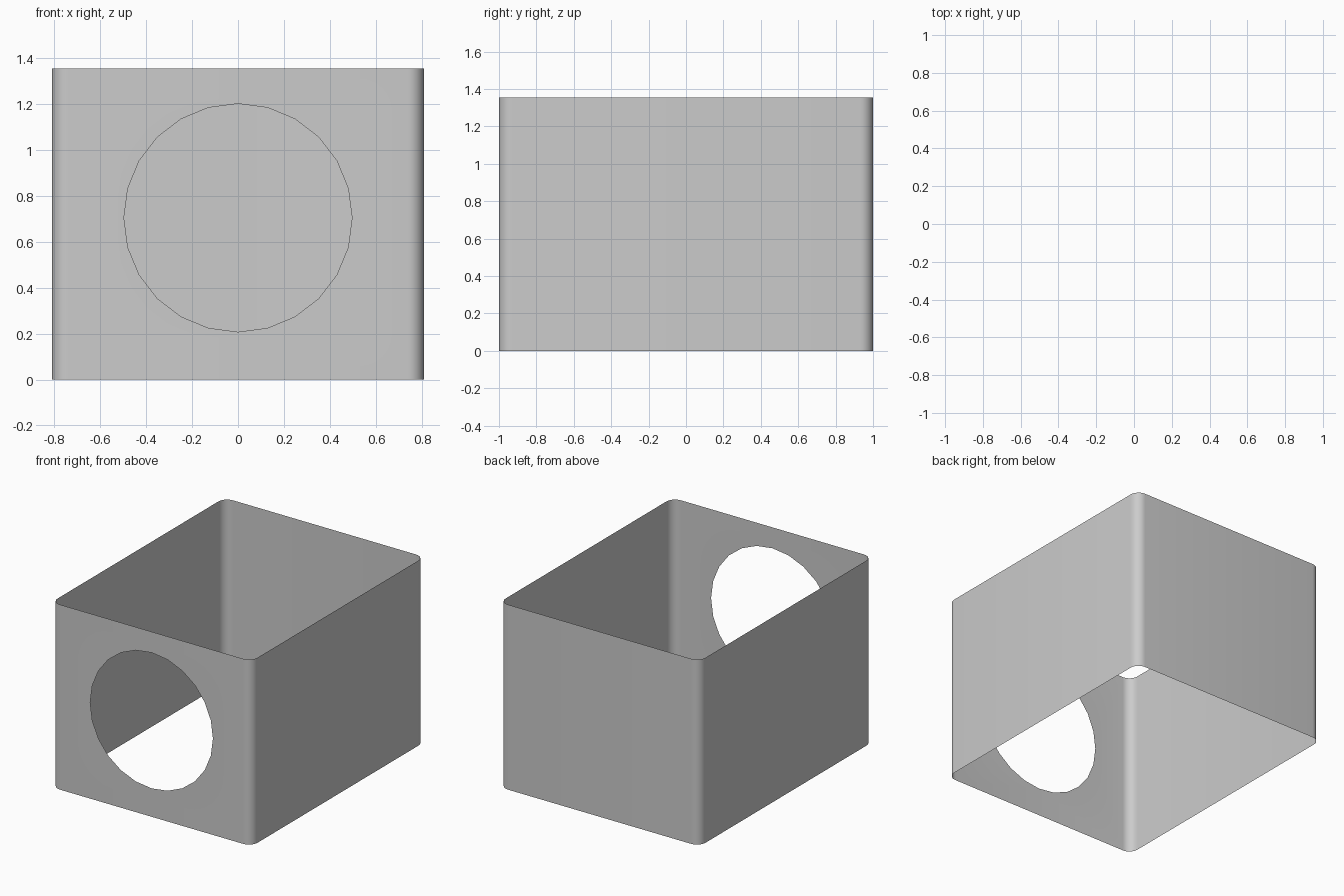
import bpy, bmesh
from math import sin, cos, pi

if "Cube" in bpy.data.objects:
    bpy.data.objects.remove(bpy.data.objects["Cube"])

W, D, H = 0.81, 1.0, 1.355      # half width, half depth, height
R, SEG = 0.07, 8                # corner radius and segments
HOLE_R, HOLE_Z, HOLE_N = 0.497, 0.705, 24

bm = bmesh.new()

# Rounded outline, counter-clockwise from the front right corner to the front left
outline = []
corners = [(W - R, -D + R), (W - R, D - R), (-W + R, D - R), (-W + R, -D + R)]
for i, (cx, cy) in enumerate(corners):
    for k in range(SEG + 1):
        a = -pi / 2 + i * pi / 2 + k * pi / 2 / SEG
        outline.append((cx + R * cos(a), cy + R * sin(a)))

# Side and back walls: thin sheet, open at top and bottom
low = [bm.verts.new((x, y, 0)) for x, y in outline]
high = [bm.verts.new((x, y, H)) for x, y in outline]
for i in range(len(outline) - 1):
    bm.faces.new((low[i], low[i + 1], high[i + 1], high[i]))

# Front wall with the round opening
ring = [bm.verts.new((HOLE_R * cos(2 * pi * k / HOLE_N), -D,
                      HOLE_Z + HOLE_R * sin(2 * pi * k / HOLE_N))) for k in range(HOLE_N)]
edges = [bm.edges.new((ring[k - 1], ring[k])) for k in range(HOLE_N)]
frame = [low[-1], low[0], high[0], high[-1]]
for a, b in zip(frame, frame[1:] + frame[:1]):
    edges.append(bm.edges.get((a, b)) or bm.edges.new((a, b)))
front = bmesh.ops.triangle_fill(bm, edges=edges, use_beauty=True, normal=(0, -1, 0))
bm.normal_update()
for g in front["geom"]:
    if isinstance(g, bmesh.types.BMFace) and g.normal.y > 0:
        g.normal_flip()

mesh = bpy.data.meshes.new("box_sleeve")
bm.to_mesh(mesh)
bm.free()
sleeve = bpy.data.objects.new("box_sleeve", mesh)
bpy.context.collection.objects.link(sleeve)
bpy.context.view_layer.objects.active = sleeve
sleeve.select_set(True)
bpy.ops.object.shade_smooth_by_angle()
